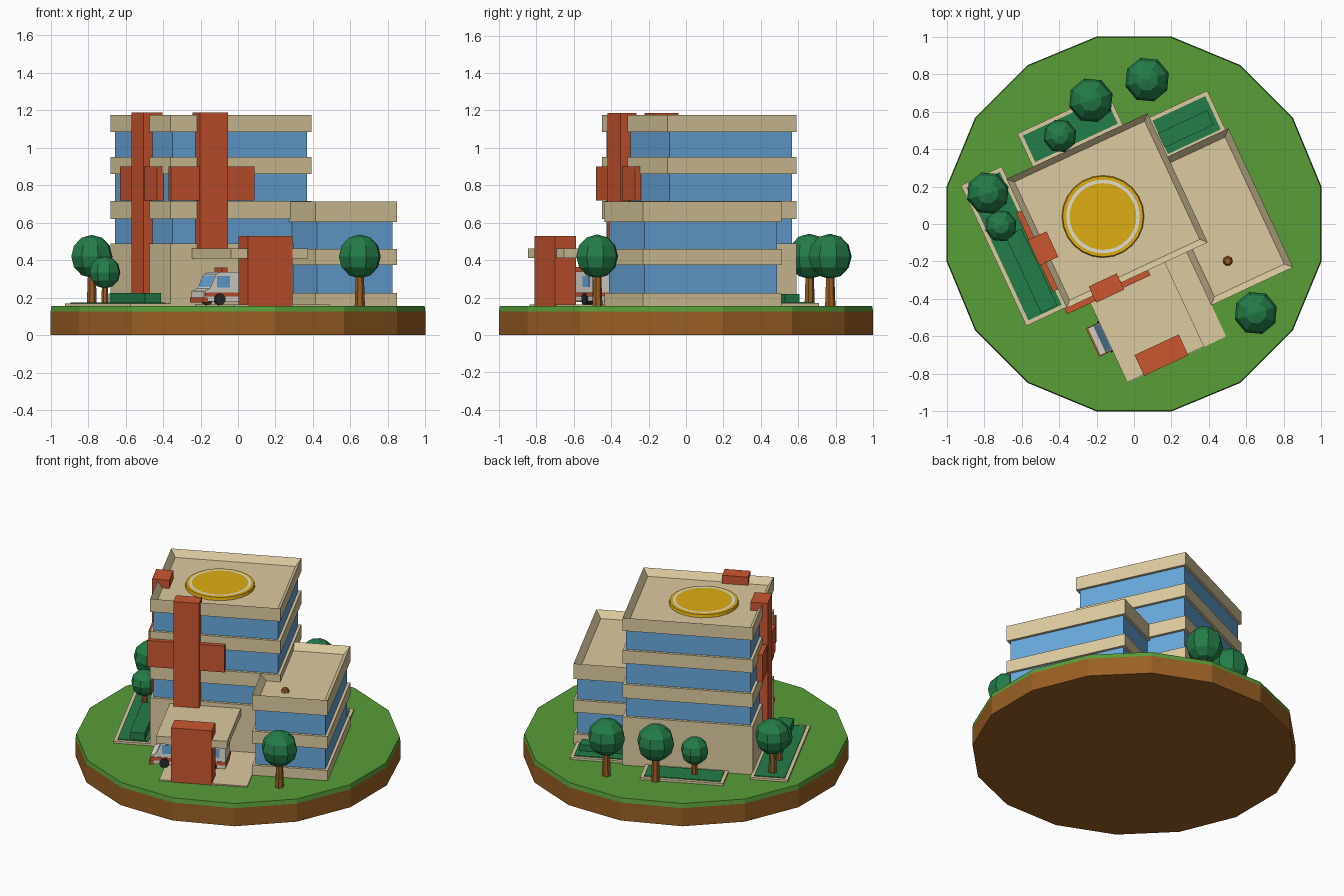
import bpy, bmesh, math
from mathutils import Matrix, Vector

cube = bpy.data.objects.get("Cube")
if cube:
    bpy.data.objects.remove(cube, do_unlink=True)


def material(name, hex_code):
    rgb = [int(hex_code[i:i + 2], 16) / 255 for i in (0, 2, 4)]
    col = [c / 12.92 if c < 0.04 else ((c + 0.055) / 1.055) ** 2.4 for c in rgb] + [1]
    m = bpy.data.materials.new(name)
    m.use_nodes = True
    m.diffuse_color = col
    m.node_tree.nodes["Principled BSDF"].inputs["Base Color"].default_value = col
    return m


CREAM = material("cream wall", "DCCBA0")
GLASS = material("blue glass", "68A8DC")
RED = material("brick red", "CB5630")
GRASS = material("grass green", "589D39")
SOIL = material("soil brown", "9A5F24")
LEAF = material("leaf green", "247D48")
YELLOW = material("pad yellow", "DEAC12")
WHITE = material("off white", "E0DED2")
DARK = material("tyre dark", "2B2B2B")

# The whole site is turned on the round base
TURN = Matrix.Rotation(math.radians(25), 4, 'Z')
GROUND = 0.155


def finish(name, bm, *mats):
    bmesh.ops.recalc_face_normals(bm, faces=bm.faces)
    me = bpy.data.meshes.new(name)
    bm.to_mesh(me)
    bm.free()
    for m in mats:
        me.materials.append(m)
    ob = bpy.data.objects.new(name, me)
    bpy.context.scene.collection.objects.link(ob)
    return ob


def box(name, u, v, z, mat, tray=None):
    """Box from ranges; tray=(rim, depth) sinks the top inside a rim."""
    lo, hi = Vector((u[0], v[0], z[0])), Vector((u[1], v[1], z[1]))
    bm = bmesh.new()
    place = TURN @ Matrix.Translation((lo + hi) / 2) @ Matrix.Diagonal((*(hi - lo), 1))
    bmesh.ops.create_cube(bm, size=1, matrix=place)
    if tray:
        top = max(bm.faces, key=lambda f: f.calc_center_median().z)
        bmesh.ops.inset_region(bm, faces=[top], thickness=tray[0])
        bmesh.ops.translate(bm, verts=top.verts, vec=(0, 0, -tray[1]))
    return finish(name, bm, mat)


def cone(name, r1, r2, z, mat, at=(0, 0), sides=16, spin=0.0):
    bm = bmesh.new()
    place = Matrix.Translation((*at, (z[0] + z[1]) / 2)) @ Matrix.Rotation(spin, 4, 'Z')
    bmesh.ops.create_cone(bm, cap_ends=True, segments=sides, radius1=r1, radius2=r2,
                          depth=z[1] - z[0], matrix=place)
    return finish(name, bm, mat)


# Round base
cone("soil_base", 1.02, 1.02, (0, 0.125), SOIL, spin=math.pi / 16)
cone("grass_top", 1.02, 1.015, (0.125, GROUND), GRASS, spin=math.pi / 16)


# Buildings: glass cores with cream floor bands
def building(name, u, v, bands, tray):
    gap = 0.018
    box(name + "_glass", (u[0] + gap, u[1] - gap), (v[0] + gap, v[1] - gap),
        (GROUND, bands[-1][0] + 0.01), GLASS)
    for i, z in enumerate(bands):
        last = i == len(bands) - 1
        box(f"{name}_band_{i}", u, v, z, CREAM, tray if last else None)


TU, TV = (-0.515, 0.315), (-0.255, 0.505)
building("tower", TU, TV,
         [(GROUND, 0.49), (0.62, 0.715), (0.86, 0.95), (1.085, 1.175)], (0.045, 0.045))
building("annex", (0.19, 0.672), (-0.568, 0.25),
         [(GROUND, 0.225), (0.375, 0.46), (0.605, 0.712)], (0.05, 0.045))

# Roof landing pad
pad = TURN @ Vector((-0.133, 0.106, 0))
cone("landing_pad", 0.222, 0.215, (1.12, 1.15), YELLOW, pad.xy, 24)
bm = bmesh.new()
rings = [bmesh.ops.create_circle(bm, segments=32, radius=r,
                                 matrix=Matrix.Translation((pad.x, pad.y, 1.153)))["verts"]
         for r in (0.178, 0.196)]
bmesh.ops.bridge_loops(bm, edges=list(bm.edges))
finish("pad_ring", bm, WHITE)

# Small brown mound on the annex roof
mound = TURN @ Vector((0.37, -0.39, 0))
cone("roof_mound", 0.03, 0.018, (0.66, 0.69), SOIL, mound.xy, 7)

# Crosses on the front and the side walls
box("front_cross_post", (-0.36, -0.195), (-0.295, -0.2), (0.44, 1.187), RED)
box("front_cross_arm", (-0.527, -0.036), (-0.285, -0.25), (0.718, 0.9), RED)
box("side_cross_post", (-0.55, -0.44), (0.012, 0.162), (GROUND, 1.187), RED)
box("side_cross_arm", (-0.545, -0.505), (-0.145, 0.32), (0.718, 0.9), RED)

# Entrance canopy, pillar and paving
box("canopy", (-0.39, 0.063), (-0.75, -0.25), (0.41, 0.462), CREAM)
box("entrance_pillar", (-0.293, -0.033), (-0.757, -0.635), (GROUND, 0.53), RED)
box("paving", (-0.37, 0.192), (-0.752, -0.25), (GROUND, 0.163), CREAM)

# Planted beds with hedges
beds = {"side": ((-0.75, -0.51), (-0.25, 0.577)),
        "back": ((-0.36, 0.17), (0.5, 0.7)),
        "corner": ((0.3, 0.655), (0.24, 0.48))}
for name, (u, v) in beds.items():
    e = 0.022
    box(name + "_bed_kerb", u, v, (GROUND, 0.17), CREAM)
    box(name + "_bed_plants", (u[0] + e, u[1] - e), (v[0] + e, v[1] - e), (0.16, 0.175), LEAF)
box("side_hedge", (-0.65, -0.555), (-0.22, 0.23), (0.165, 0.225), LEAF)
box("corner_hedge", (0.32, 0.61), (0.3, 0.385), (0.165, 0.218), LEAF)

# Trees: position, crown radius, crown height
trees = [(0.07, 0.77, 0.121, 0.42), (-0.23, 0.66, 0.121, 0.42), (-0.395, 0.47, 0.09, 0.335),
         (-0.78, 0.165, 0.115, 0.42), (-0.71, -0.01, 0.086, 0.335), (0.65, -0.475, 0.117, 0.42)]
for i, (x, y, r, z) in enumerate(trees):
    cone(f"tree_trunk_{i}", r * 0.24, r * 0.16, (GROUND, z), SOIL, (x, y), 7)
    bm = bmesh.new()
    bmesh.ops.create_uvsphere(bm, u_segments=8, v_segments=6, radius=r,
                              matrix=Matrix.Translation((x, y, z)) @ Matrix.Rotation(0.3, 4, 'Z'))
    finish(f"tree_crown_{i}", bm, LEAF)

# Ambulance: side profile pulled across its width, windscreen inset on the slope
profile = [(-0.46, 0.18), (-0.46, 0.235), (-0.425, 0.25), (-0.39, 0.325),
           (-0.365, 0.338), (0.02, 0.338), (0.02, 0.18)]
V0, V1 = -0.56, -0.40
bm = bmesh.new()
side = bm.faces.new([bm.verts.new((u, V0, z)) for u, z in profile])
pulled = bmesh.ops.extrude_face_region(bm, geom=[side])["geom"]
bmesh.ops.translate(bm, vec=(0, V1 - V0, 0), verts=[g for g in pulled if isinstance(g, bmesh.types.BMVert)])
slope = next(f for f in bm.faces
             if abs(f.calc_center_median().z - 0.2875) < 0.01 and f.calc_center_median().x < -0.4)
bmesh.ops.inset_region(bm, faces=[slope], thickness=0.01)
slope.material_index = 1
bm.transform(TURN)
finish("ambulance_body", bm, WHITE, GLASS)

box("ambulance_bumper", (-0.468, -0.44), (V0 - 0.004, V1 + 0.004), (0.175, 0.2), RED)
box("ambulance_stripe", (-0.455, 0.024), (V0 - 0.004, V1 + 0.004), (0.205, 0.228), RED)
box("ambulance_cab_windows", (-0.385, -0.31), (V0 - 0.003, V1 + 0.003), (0.255, 0.315), GLASS)
box("ambulance_rear_windows", (-0.1, -0.02), (V0 - 0.003, V1 + 0.003), (0.255, 0.315), GLASS)
box("ambulance_light_bar", (-0.34, -0.31), (-0.53, -0.43), (0.335, 0.362), RED)
for u in (-0.37, -0.07):
    for v in (V0, V1):
        bm = bmesh.new()
        place = TURN @ Matrix.Translation((u, v, 0.192)) @ Matrix.Rotation(math.pi / 2, 4, 'X')
        bmesh.ops.create_cone(bm, cap_ends=True, segments=10, radius1=0.032, radius2=0.032,
                              depth=0.022, matrix=place)
        finish("ambulance_wheel", bm, DARK)
